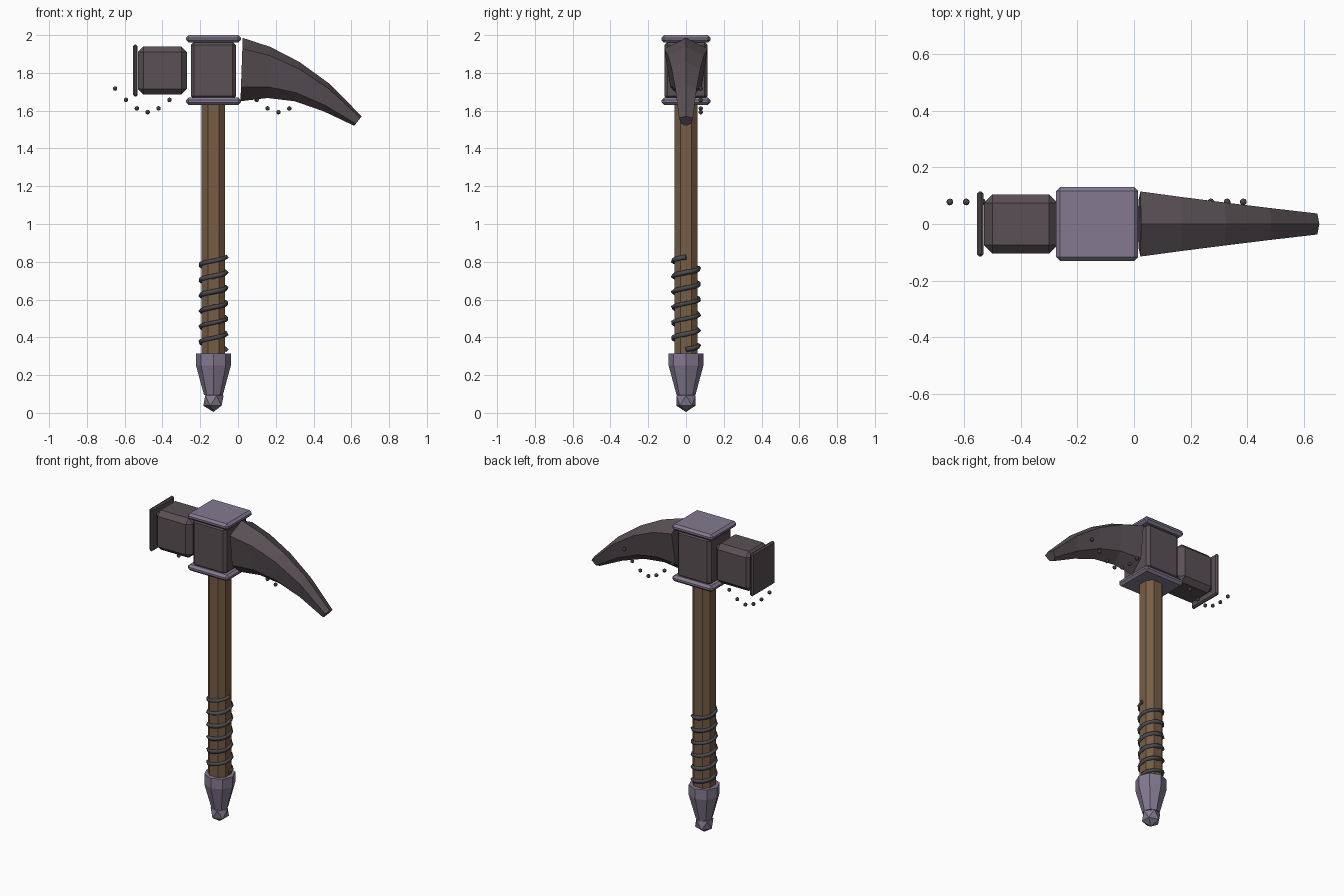
import bpy, bmesh, math
from mathutils import Vector

cube = bpy.data.objects.get("Cube")
if cube:
    bpy.data.objects.remove(cube, do_unlink=True)

AXIS = -0.13  # x of the handle


def material(name, rgb):
    m = bpy.data.materials.new(name)
    m.use_nodes = True
    col = (*rgb, 1)
    m.diffuse_color = col
    bsdf = m.node_tree.nodes["Principled BSDF"]
    bsdf.inputs["Base Color"].default_value = col
    bsdf.inputs["Roughness"].default_value = 0.8
    return m


DARK = material("dark iron", (0.10, 0.08, 0.09))
STEEL = material("pale steel", (0.23, 0.195, 0.28))
WOOD = material("brown wood", (0.185, 0.11, 0.06))
CORD = material("charcoal cord", (0.07, 0.067, 0.078))


def finish(name, bm, mat):
    bmesh.ops.recalc_face_normals(bm, faces=bm.faces)
    me = bpy.data.meshes.new(name)
    bm.to_mesh(me)
    bm.free()
    me.materials.append(mat)
    ob = bpy.data.objects.new(name, me)
    bpy.context.collection.objects.link(ob)
    return ob


def box(name, mat, x, y, z, chamfer):
    """Chamfered box from x and z ranges and a half depth y."""
    bm = bmesh.new()
    bmesh.ops.create_cube(bm, size=1)
    for v in bm.verts:
        v.co = ((x[0] + x[1]) / 2 + v.co.x * (x[1] - x[0]),
                v.co.y * 2 * y,
                (z[0] + z[1]) / 2 + v.co.z * (z[1] - z[0]))
    bmesh.ops.bevel(bm, geom=bm.edges[:], offset=chamfer, segments=1,
                    affect='EDGES', profile=0.5)
    return finish(name, bm, mat)


def loft(name, mat, rings):
    """Skin between closed rings of points, capped at both ends."""
    bm = bmesh.new()
    loops = [[bm.verts.new(p) for p in ring] for ring in rings]
    n = len(loops[0])
    for a, b in zip(loops, loops[1:]):
        for i in range(n):
            j = (i + 1) % n
            bm.faces.new((a[i], a[j], b[j], b[i]))
    bm.faces.new(loops[0])
    bm.faces.new(loops[-1])
    return finish(name, bm, mat)


# Head: centre block, cap plates, hammer body and striking plate
box("head_block", DARK, (-0.25, -0.01), 0.115, (1.66, 1.965), 0.018)
box("top_plate", STEEL, (-0.275, 0.015), 0.13, (1.96, 2.0), 0.014)
box("bottom_plate", STEEL, (-0.275, 0.015), 0.13, (1.63, 1.67), 0.014)
box("hammer_body", DARK, (-0.53, -0.27), 0.105, (1.685, 1.94), 0.03)
box("striking_plate", DARK, (-0.555, -0.532), 0.115, (1.675, 1.95), 0.008)

# Curved pick: six-sided section swept between an upper and a lower ridge
upper = [(0.025, 1.985), (0.17, 1.938), (0.325, 1.858), (0.485, 1.742), (0.655, 1.57)]
lower = [(0.013, 1.65), (0.155, 1.667), (0.30, 1.65), (0.455, 1.596), (0.615, 1.52)]
rings = []
for i, (u, l) in enumerate(zip(upper, lower)):
    top, bottom = Vector((u[0], 0, u[1])), Vector((l[0], 0, l[1]))
    w = 0.115 - 0.078 * i / 4
    shoulder, belly = top.lerp(bottom, 0.17), top.lerp(bottom, 0.78)
    out = Vector((0, w, 0))
    rings.append([top, shoulder + out, belly + out * 0.72, bottom,
                  belly - out * 0.72, shoulder - out])
loft("pick", DARK, rings)

# Handle: square shaft with cut corners
h, c = 0.062, 0.03
section = [(h, -c), (h, c), (c, h), (-c, h), (-h, c), (-h, -c), (-c, -h), (c, -h)]
loft("handle", WOOD, [[(AXIS + x, y, z) for x, y in section] for z in (0.28, 1.64)])

# Cord wound round the grip
curve = bpy.data.curves.new("grip_cord", 'CURVE')
curve.dimensions = '3D'
curve.bevel_depth = 0.014
curve.bevel_resolution = 0
curve.use_fill_caps = True
turns, steps = 6, 12
spline = curve.splines.new('POLY')
spline.points.add(turns * steps)
for i, p in enumerate(spline.points):
    a = math.tau * i / steps
    z = 0.335 + 0.49 * i / (turns * steps)
    p.co = (AXIS + 0.067 * math.cos(a), 0.067 * math.sin(a), z, 1)
curve.materials.append(CORD)
bpy.context.collection.objects.link(bpy.data.objects.new("grip_cord", curve))

# Pommel: eight-sided collar tapering down to a faceted ball
profile = [(0.092, 0.315), (0.092, 0.25), (0.05, 0.095)]
loft("pommel", STEEL, [[(AXIS + r * math.cos(math.tau * k / 8),
                         r * math.sin(math.tau * k / 8), z) for k in range(8)]
                       for r, z in profile])
bm = bmesh.new()
bmesh.ops.create_icosphere(bm, subdivisions=1, radius=0.06)
bmesh.ops.translate(bm, verts=bm.verts, vec=(AXIS, 0, 0.065))
finish("pommel_ball", bm, STEEL)

# Two hanging arcs of small studs behind the head
rise = [0, 0.02, 0.065, 0.125]
for side, cx in (("right", -0.478), ("left", 0.214)):
    bm = bmesh.new()
    for k in range(-3, 4):
        made = bmesh.ops.create_icosphere(bm, subdivisions=2, radius=0.012)
        bmesh.ops.translate(bm, verts=made["verts"],
                            vec=(cx + k * 0.0575, 0.078, 1.592 + rise[abs(k)]))
    finish(side + "_studs", bm, DARK)
